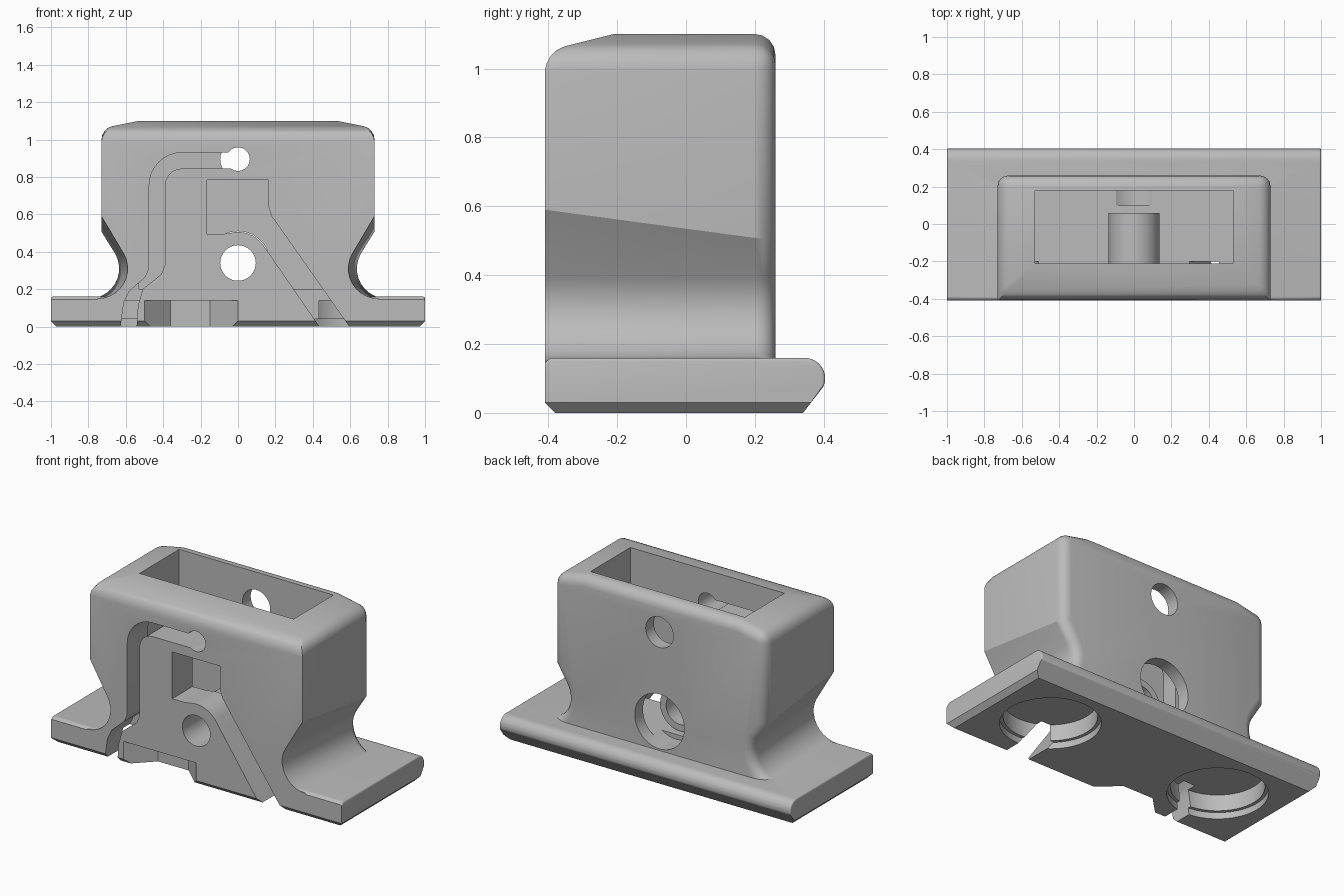
import bpy, bmesh, math
from mathutils import Vector

old = bpy.data.objects.get("Cube")
if old:
    bpy.data.objects.remove(old, do_unlink=True)

GREY = (0.5, 0.5, 0.5, 1)
mat = bpy.data.materials.new("plain grey")
mat.use_nodes = True
mat.diffuse_color = GREY
mat.node_tree.nodes["Principled BSDF"].inputs["Base Color"].default_value = GREY


def finish(bm, name):
    bmesh.ops.recalc_face_normals(bm, faces=bm.faces)
    mesh = bpy.data.meshes.new(name)
    bm.to_mesh(mesh)
    bm.free()
    mesh.materials.append(mat)
    ob = bpy.data.objects.new(name, mesh)
    bpy.context.collection.objects.link(ob)
    return ob


def loft(ring_a, ring_b):
    """Solid between two matching rings of points."""
    bm = bmesh.new()
    a = [bm.verts.new(p) for p in ring_a]
    b = [bm.verts.new(p) for p in ring_b]
    n = len(a)
    bm.faces.new(a)
    bm.faces.new(b[::-1])
    for i in range(n):
        j = (i + 1) % n
        bm.faces.new((a[j], a[i], b[i], b[j]))
    bmesh.ops.recalc_face_normals(bm, faces=bm.faces)
    return bm


def slice_off(bm, point, normal):
    """Cut away everything on the normal's side of a plane."""
    geom = bm.verts[:] + bm.edges[:] + bm.faces[:]
    cut = bmesh.ops.bisect_plane(bm, geom=geom, plane_co=point, plane_no=Vector(normal).normalized(), clear_outer=True)
    edges = [e for e in cut["geom_cut"] if isinstance(e, bmesh.types.BMEdge)]
    bmesh.ops.contextual_create(bm, geom=edges)


def round_edges(bm, rule, size):
    edges = [e for e in bm.edges if rule(e)]
    bmesh.ops.bevel(bm, geom=edges, offset=size, segments=4, profile=0.5, affect='EDGES', clamp_overlap=True)


def prism(points, y0, y1, name):
    """Front outline (x, z) pushed from y0 to y1."""
    return finish(loft([(x, y0, z) for x, z in points], [(x, y1, z) for x, z in points]), name)


def box(x0, x1, y0, y1, z0, z1, name):
    return prism([(x0, z0), (x1, z0), (x1, z1), (x0, z1)], y0, y1, name)


def arc(cx, cz, r, start, end, steps):
    out = []
    for i in range(steps + 1):
        t = math.radians(start + (end - start) * i / steps)
        out.append((cx + r * math.cos(t), cz + r * math.sin(t)))
    return out


def rod(cx, cz, r, y0, y1, name):
    return prism(arc(cx, cz, r, 0, 352.5, 47), y0, y1, name)


def disc(cx, r, z0, z1, name):
    ring = arc(cx, 0, r, 0, 354, 59)
    return finish(loft([(x, y, z0) for x, y in ring], [(x, y, z1) for x, y in ring]), name)


def combine(target, tool, operation):
    mod = target.modifiers.new(operation.title(), 'BOOLEAN')
    mod.operation = operation
    mod.solver = 'EXACT'
    mod.object = tool
    bpy.ops.object.select_all(action='DESELECT')
    bpy.context.view_layer.objects.active = target
    target.select_set(True)
    bpy.ops.object.modifier_apply(modifier=mod.name)
    bpy.data.objects.remove(tool, do_unlink=True)


# Waisted housing, its flare lower and wider toward the back
def housing_outline(flare_z, shift, y):
    half = [(0.73, 1.1), (0.73, flare_z)] + arc(0.75 + shift, 0.31, 0.16, 150, 270, 10) + [(0.75 + shift, 0.08)]
    return [(x, y, z) for x, z in half] + [(-x, y, z) for x, z in reversed(half)]


bm = loft(housing_outline(0.59, 0, -0.41), housing_outline(0.5, 0.05, 0.26))
slice_off(bm, (0, -0.21, 1.1), (0, -0.05, 0.2))
for s in (1, -1):
    slice_off(bm, (s * 0.53, 0, 1.1), (s * 0.04, 0, 0.2))
round_edges(bm, lambda e: all(v.co.y > 0.25 and v.co.z > 0.09 for v in e.verts)
            or all(abs(v.co.x) > 0.72 and v.co.z > 0.95 for v in e.verts), 0.06)
body = finish(bm, "housing")

# Base plate, chamfered below and rounded on top
side = [(-0.38, 0), (-0.41, 0.03), (-0.41, 0.145), (-0.395, 0.16)]
side += arc(0.345, 0.1, 0.06, 90, -20, 6) + [(0.34, 0)]
bm = loft([(-1, y, z) for y, z in side], [(1, y, z) for y, z in side])
for s in (1, -1):
    slice_off(bm, (s * 0.97, 0, 0), (s, 0, -1))
round_edges(bm, lambda e: all(abs(v.co.x) > 0.99 and v.co.z > 0.06 for v in e.verts)
            and max(v.co.y for v in e.verts) > -0.4, 0.04)
combine(body, finish(bm, "base_plate"), 'UNION')

# Open well with a screw sleeve on its front wall
combine(body, box(-0.53, 0.53, -0.21, 0.18, 0.2, 1.3, "well"), 'DIFFERENCE')
combine(body, rod(0, 0.34, 0.136, -0.3, 0.06, "screw_sleeve"), 'UNION')
holes = [(0.34, 0.095, -0.6, 0.12), (0.34, 0.17, 0.1, 0.5),
         (0.895, 0.063, -0.6, 0), (0.895, 0.095, 0, 0.5)]
for z, r, y0, y1 in holes:
    combine(body, rod(0, z, r, y0, y1, "hole"), 'DIFFERENCE')

# Left wire channel
outer = [(0, 0.93)] + arc(-0.3, 0.755, 0.175, 90, 180, 8)
outer += [(-0.475, 0.31), (-0.495, 0.265), (-0.58, 0.19), (-0.61, 0.13), (-0.635, -0.05)]
inner = [(-0.545, -0.05), (-0.535, 0.11), (-0.51, 0.2), (-0.41, 0.28), (-0.39, 0.33)]
inner += arc(-0.3, 0.755, 0.09, 180, 90, 6) + [(0, 0.845)]
combine(body, prism(outer + inner, -0.6, -0.2, "left_channel"), 'DIFFERENCE')

# Front window with the diagonal channel leading down from it
window = [(-0.165, 0.785), (-0.165, 0.495), (-0.08, 0.495)]
window += arc(0, 0.34, 0.166, 105, 38, 8) + [(0.47, -0.05), (0.63, -0.05), (0.24, 0.505)]
window += [(0.18, 0.59), (0.163, 0.64), (0.163, 0.785)]
combine(body, prism(window, -0.6, -0.2, "right_channel"), 'DIFFERENCE')

# Round recesses underneath, each with a wider lip
for s in (1, -1):
    for r, top in ((0.26, 0.14), (0.28, 0.04)):
        combine(body, disc(s * 0.6, r, -0.1, top, "recess"), 'DIFFERENCE')

# Tapered notch in the lower front edge
notch = [(-0.58, -0.5), (-0.5, -0.41), (-0.36, -0.27), (-0.15, -0.27), (0, -0.41), (0.08, -0.5)]
cutter = finish(loft([(x, y, -0.1) for x, y in notch], [(x, y, 0.14) for x, y in notch]), "notch")
combine(body, cutter, 'DIFFERENCE')

# Smooth the rounds, keep the machined edges crisp
body.name = "mount_housing"
bpy.ops.object.select_all(action='DESELECT')
body.select_set(True)
bpy.context.view_layer.objects.active = body
bpy.ops.object.shade_smooth_by_angle(angle=math.radians(30))
